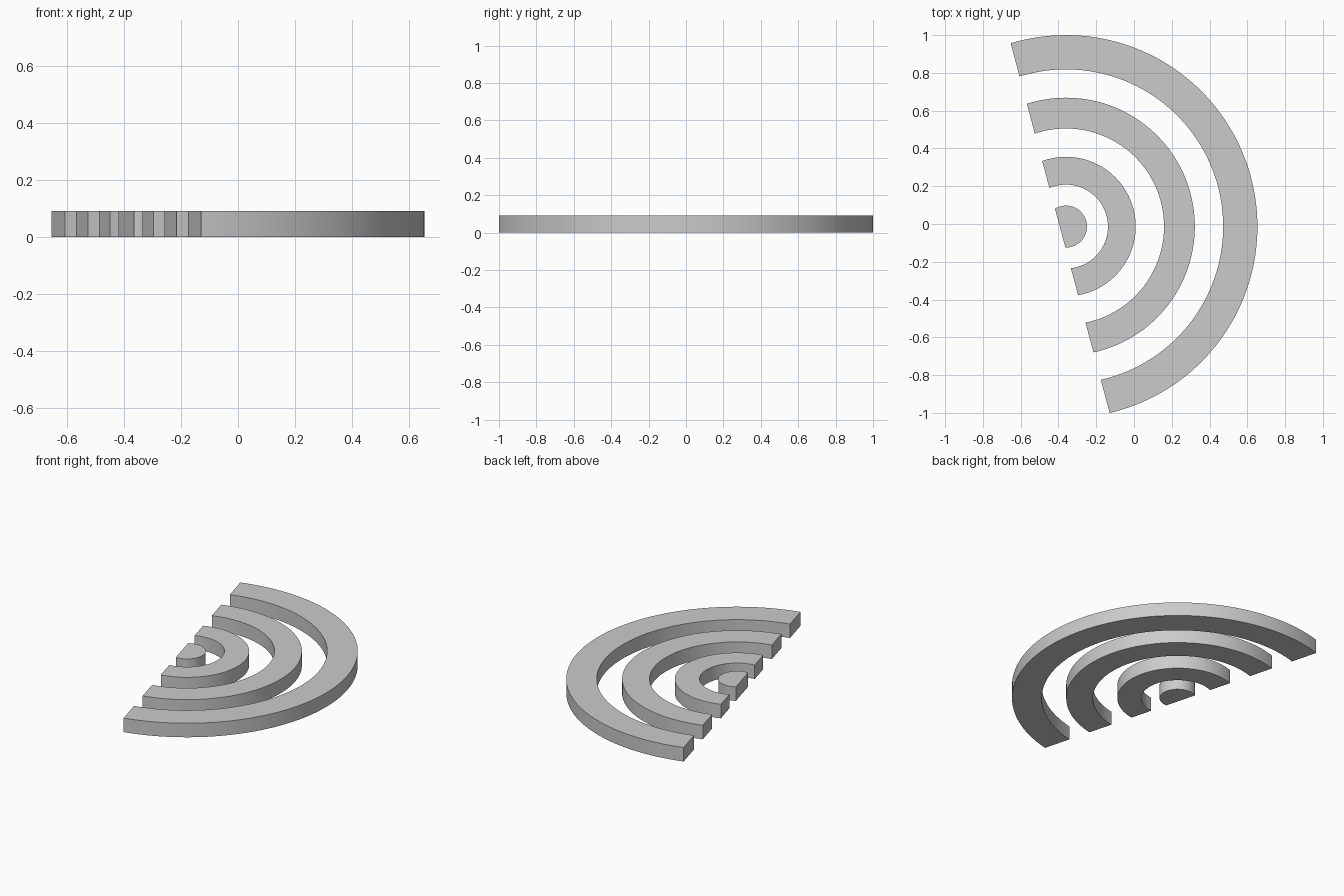
import bpy
import bmesh
from math import asin, cos, sin, pi, radians

HEIGHT = 0.092
CENTRE = (-0.36, -0.0135)
TILT = radians(15)      # direction the arcs open away from
CUT = 0.032             # distance of the straight cut behind the centre
STEPS = 96

cube = bpy.data.objects.get("Cube")
if cube:
    bpy.data.objects.remove(cube, do_unlink=True)

grey = bpy.data.materials.new("plain_grey")
grey.use_nodes = True
colour = (0.6, 0.6, 0.6, 1)
grey.diffuse_color = colour
grey.node_tree.nodes["Principled BSDF"].inputs["Base Color"].default_value = colour


def arc_points(radius):
    """Arc that begins and ends on the shared straight cut."""
    half = pi / 2 + asin(CUT / radius)
    angles = [TILT - half + 2 * half * i / STEPS for i in range(STEPS + 1)]
    return [(CENTRE[0] + radius * cos(a), CENTRE[1] + radius * sin(a), 0) for a in angles]


def make_band(name, outer, inner=None):
    bm = bmesh.new()
    rim = [bm.verts.new(p) for p in arc_points(outer)]
    if inner:
        bore = [bm.verts.new(p) for p in arc_points(inner)]
        for i in range(STEPS):
            bm.faces.new((rim[i], rim[i + 1], bore[i + 1], bore[i]))
    else:
        bm.faces.new(rim)
    # Raise the flat outline into a slab
    raised = bmesh.ops.extrude_face_region(bm, geom=bm.faces[:], use_keep_orig=True)
    top = [g for g in raised["geom"] if isinstance(g, bmesh.types.BMVert)]
    bmesh.ops.translate(bm, verts=top, vec=(0, 0, HEIGHT))
    bmesh.ops.recalc_face_normals(bm, faces=bm.faces[:])
    mesh = bpy.data.meshes.new(name)
    bm.to_mesh(mesh)
    bm.free()
    mesh.materials.append(grey)
    obj = bpy.data.objects.new(name, mesh)
    bpy.context.collection.objects.link(obj)
    bpy.ops.object.select_all(action="DESELECT")
    obj.select_set(True)
    bpy.context.view_layer.objects.active = obj
    bpy.ops.object.shade_smooth_by_angle(angle=radians(30))


# Central half disc and the three arcs around it
make_band("centre_half_disc", 0.111)
make_band("inner_arc", 0.369, 0.222)
make_band("middle_arc", 0.682, 0.519)
make_band("outer_arc", 1.0135, 0.832)
